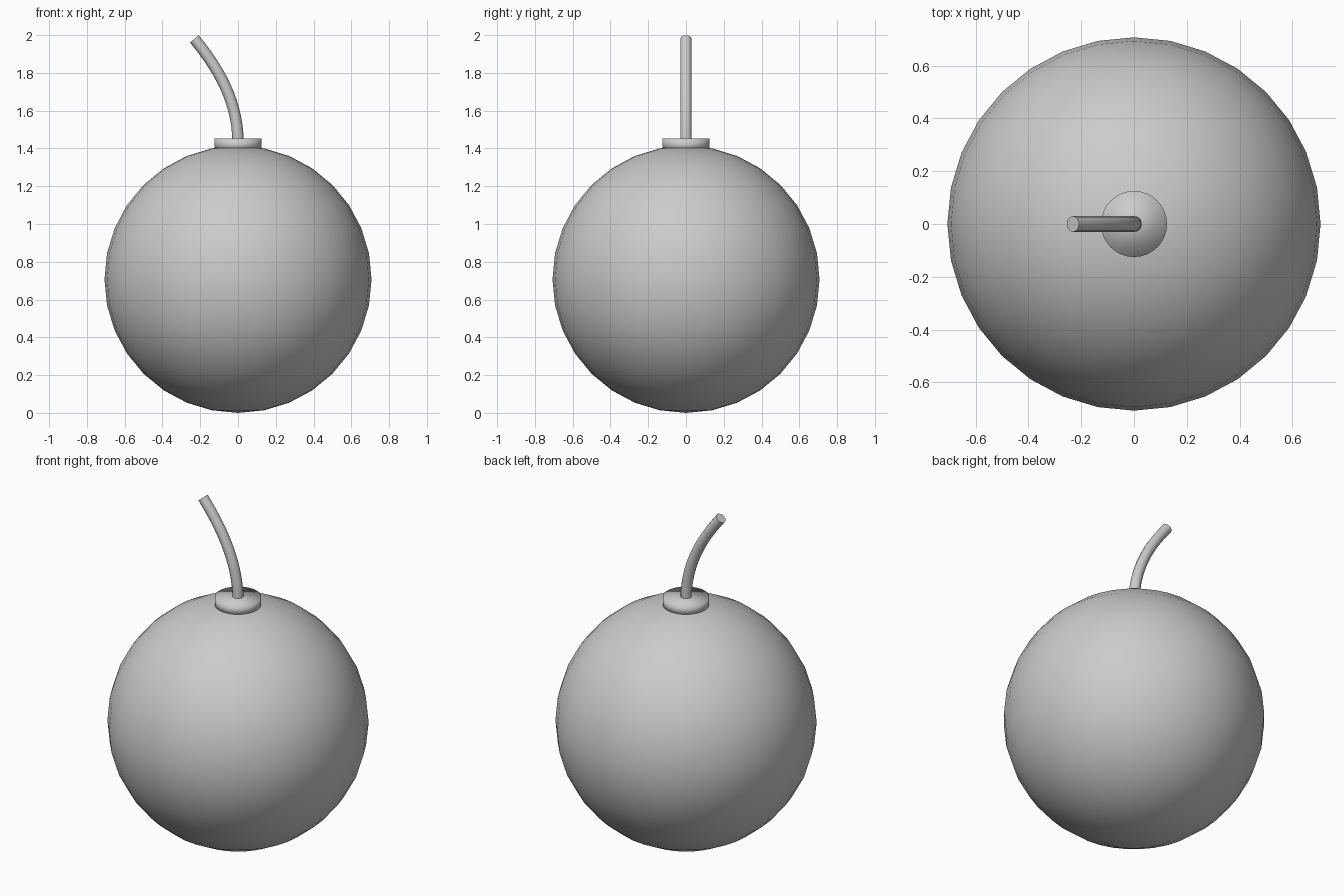
import bpy

if "Cube" in bpy.data.objects:
    bpy.data.objects.remove(bpy.data.objects["Cube"])

R = 0.707          # ball radius
CAP_TOP = 1.452

# round body
bpy.ops.mesh.primitive_uv_sphere_add(segments=32, ring_count=16, radius=R, location=(0, 0, R))
body = bpy.context.object
body.name = "body"
bpy.ops.object.shade_smooth()

# short collar disc on top
CAP_BOTTOM = 1.39
bpy.ops.mesh.primitive_cylinder_add(vertices=32, radius=0.125, depth=CAP_TOP - CAP_BOTTOM,
                                    location=(0, 0, (CAP_TOP + CAP_BOTTOM) / 2))
collar = bpy.context.object
collar.name = "collar"
bpy.ops.object.shade_smooth()

# curved fuse: round bevel along a bezier path
curve = bpy.data.curves.new("fuse", 'CURVE')
curve.dimensions = '3D'
curve.bevel_depth = 0.03
curve.bevel_resolution = 4
curve.resolution_u = 14
curve.use_fill_caps = True
spline = curve.splines.new('BEZIER')
spline.bezier_points.add(1)
path = [((0, 0, 1.43), (0, 0, 1.21), (0, 0, 1.65)),
        ((-0.231, 0, 1.98), (-0.105, 0, 1.826), (-0.357, 0, 2.134))]
for point, (co, left, right) in zip(spline.bezier_points, path):
    point.handle_left_type = point.handle_right_type = 'FREE'
    point.co, point.handle_left, point.handle_right = co, left, right
fuse = bpy.data.objects.new("fuse", curve)
bpy.context.collection.objects.link(fuse)
